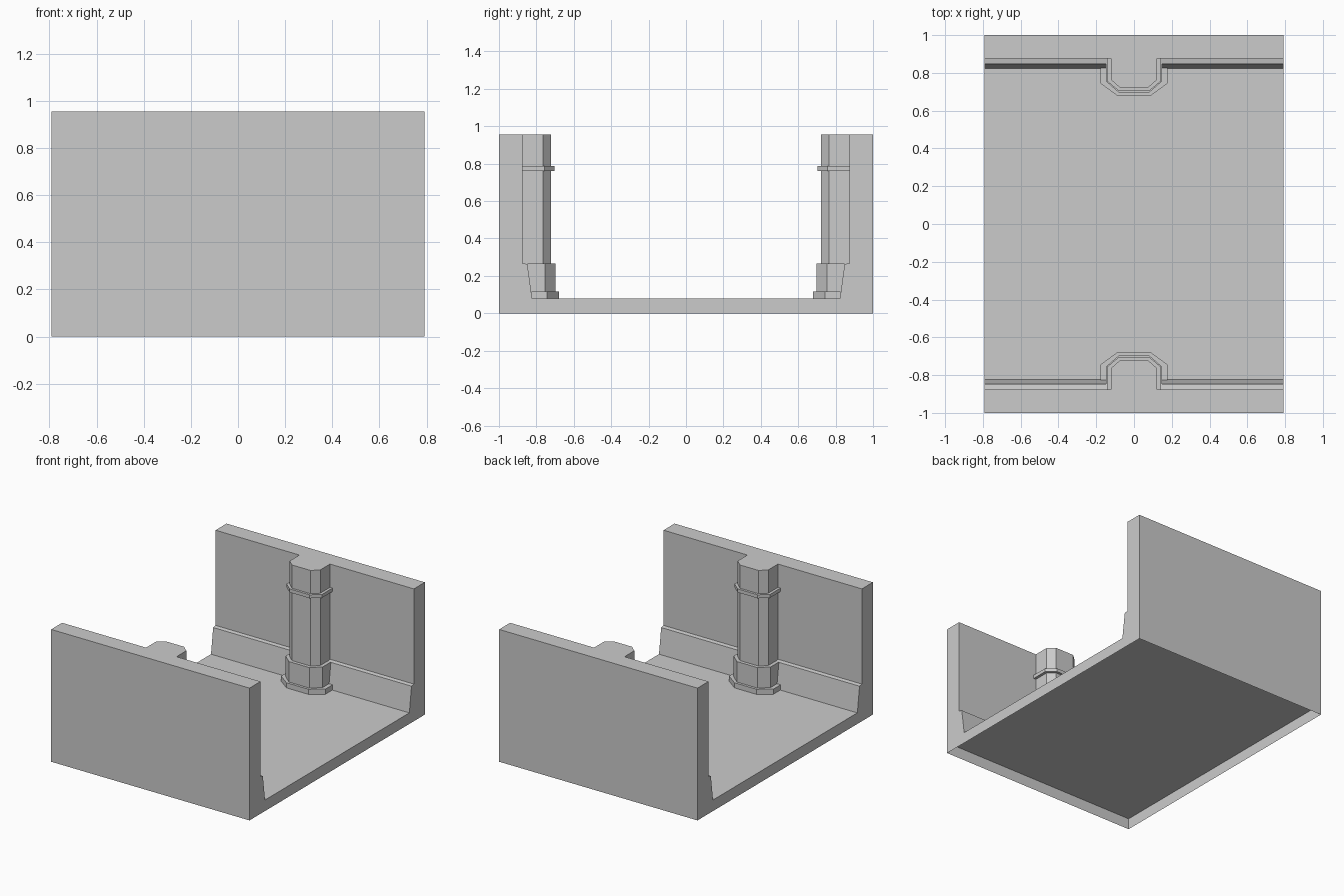
import bpy, bmesh

if "Cube" in bpy.data.objects:
    bpy.data.objects.remove(bpy.data.objects["Cube"])

HALF_X = 0.792
TOP = 0.955
FLOOR = 0.08


def finish(bm, name):
    mesh = bpy.data.meshes.new(name)
    bm.to_mesh(mesh)
    bm.free()
    obj = bpy.data.objects.new(name, mesh)
    bpy.context.collection.objects.link(obj)
    return obj


def prism(points, offset):
    """Closed prism from a planar outline swept along an offset."""
    bm = bmesh.new()
    face = bm.faces.new([bm.verts.new(p) for p in points])
    ext = bmesh.ops.extrude_face_region(bm, geom=[face], use_keep_orig=True)
    verts = [v for v in ext["geom"] if isinstance(v, bmesh.types.BMVert)]
    bmesh.ops.translate(bm, verts=verts, vec=offset)
    bmesh.ops.recalc_face_normals(bm, faces=bm.faces)
    return bm


# Corridor shell: U profile with sloped skirting, open underneath
side = [(1, 0), (1, TOP), (0.875, TOP), (0.875, 0.268), (0.848, 0.263), (0.823, FLOOR)]
profile = side + [(-y, z) for y, z in reversed(side)]
bm = prism([(-HALF_X, y, z) for y, z in profile], (2 * HALF_X, 0, 0))
bottom = [f for f in bm.faces if all(abs(v.co.z) < 1e-5 for v in f.verts)]
bmesh.ops.delete(bm, geom=bottom, context='FACES_ONLY')
finish(bm, "corridor_shell")

# Floor plate continues beneath both walls
for s, label in ((-1, "front"), (1, "back")):
    bm = bmesh.new()
    y0, y1 = sorted((s * 0.823, s * 1.0))
    bm.faces.new([bm.verts.new(p) for p in (
        (-HALF_X, y0, FLOOR), (HALF_X, y0, FLOOR),
        (HALF_X, y1, FLOOR), (-HALF_X, y1, FLOOR))])
    finish(bm, label + "_floor_edge")

# Half-octagon column parts:
# name, half width, front half width, back y, corner y, front y, z low, z high
parts = [
    ("shaft", 0.122, 0.074, 0.875, 0.761, 0.718, FLOOR, TOP),
    ("collar", 0.142, 0.080, 0.875, 0.753, 0.701, 0.762, 0.787),
    ("base", 0.148, 0.082, 0.848, 0.752, 0.694, FLOOR, 0.265),
    ("base_ring", 0.177, 0.088, 0.826, 0.741, 0.676, FLOOR, 0.117),
]
for s, label, shift in ((-1, "front", 0.003), (1, "back", -0.003)):
    for name, w, fw, back, corner, front, z0, z1 in parts:
        c, f = corner + shift * -s, front + shift * -s
        outline = [(-w, back), (-w, c), (-fw, f), (fw, f), (w, c), (w, back)]
        bm = prism([(x, s * y, z0) for x, y in outline], (0, 0, z1 - z0))
        finish(bm, label + "_column_" + name)
